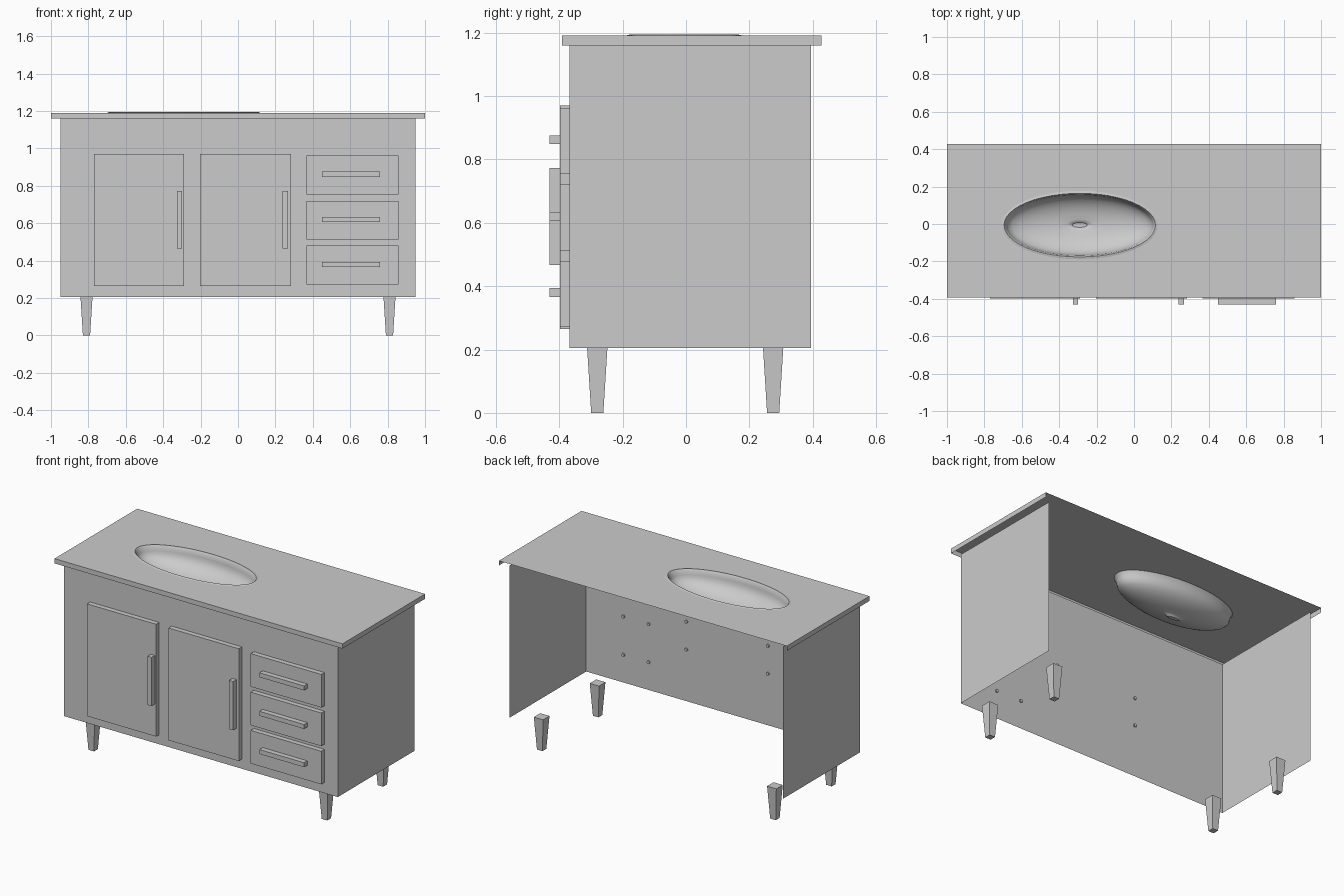
import bpy, bmesh, math
from mathutils import Vector

cube = bpy.data.objects.get("Cube")
if cube:
    bpy.data.objects.remove(cube, do_unlink=True)

grey = bpy.data.materials.new("plain_grey")
GREY = (0.6, 0.6, 0.6, 1)
grey.diffuse_color = GREY
grey.use_nodes = True
grey.node_tree.nodes["Principled BSDF"].inputs["Base Color"].default_value = GREY


def finish(name, bm, normals=True):
    if normals:
        bmesh.ops.recalc_face_normals(bm, faces=bm.faces)
    mesh = bpy.data.meshes.new(name)
    bm.to_mesh(mesh)
    bm.free()
    mesh.materials.append(grey)
    obj = bpy.data.objects.new(name, mesh)
    bpy.context.collection.objects.link(obj)
    return obj


def box(name, x0, x1, y0, y1, z0, z1, taper=1.0):
    bm = bmesh.new()
    bmesh.ops.create_cube(bm, size=1)
    for v in bm.verts:
        k = taper if v.co.z < 0 else 1.0
        v.co = ((x0 + x1) / 2 + v.co.x * (x1 - x0) * k,
                (y0 + y1) / 2 + v.co.y * (y1 - y0) * k,
                z0 if v.co.z < 0 else z1)
    return finish(name, bm)


def ellipse(bm, a, b, z, count):
    steps = [2 * math.pi * i / count for i in range(count)]
    return [bm.verts.new((SINK_X + a * math.cos(t), SINK_Y + b * math.sin(t), z)) for t in steps]


def loop_edges(bm, verts):
    return [bm.edges.new((v, verts[(i + 1) % len(verts)])) for i, v in enumerate(verts)]


SINK_X, SINK_Y = -0.29, -0.006
FRONT, BACK = -0.367, 0.395
BASE, RIM, TOP = 0.205, 1.16, 1.19
SEGMENTS = 48

# Carcass: thin front and side sheets, open at back and bottom
bm = bmesh.new()
path = [(-0.95, BACK), (-0.95, FRONT), (0.95, FRONT), (0.95, BACK)]
low = [bm.verts.new((x, y, BASE)) for x, y in path]
high = [bm.verts.new((x, y, RIM)) for x, y in path]
for i in range(3):
    bm.faces.new((low[i], low[i + 1], high[i + 1], high[i]))
finish("carcass", bm, False)

# Countertop sheet with sink opening, and a skirt on the front and sides
bm = bmesh.new()
path = [(-1, 0.428), (-1, -0.392), (1, -0.392), (1, 0.428)]
corners = [bm.verts.new((x, y, TOP)) for x, y in path]
hole = ellipse(bm, 0.413, 0.178, TOP, SEGMENTS)
bmesh.ops.triangle_fill(bm, use_beauty=True, normal=Vector((0, 0, 1)),
                        edges=loop_edges(bm, corners) + loop_edges(bm, hole))
hem = [bm.verts.new((x, y, RIM)) for x, y in path]
for i in range(3):
    bm.faces.new((hem[i], hem[i + 1], corners[i + 1], corners[i]))
finish("countertop", bm)

# Oval basin: lip, short wall, shallow bowl and drain dimple
bm = bmesh.new()
profile = [(0.418, 0.183, 1.191), (0.405, 0.17, 1.194), (0.398, 0.163, 1.185), (0.39, 0.16, 1.16)]
for i in range(1, 8):
    t = i / 8 * math.pi / 2
    profile.append((0.39 * math.cos(t), 0.16 * math.cos(t), 1.16 - 0.1 * math.sin(t)))
profile += [(0.05, 0.018, 1.058), (0.04, 0.012, 1.05)]
rings = [ellipse(bm, a, b, z, SEGMENTS) for a, b, z in profile]
for r, s in zip(rings, rings[1:]):
    for i in range(SEGMENTS):
        j = (i + 1) % SEGMENTS
        bm.faces.new((r[i], s[i], s[j], r[j]))
bm.faces.new(rings[-1])
basin = finish("basin", bm, False)
bpy.ops.object.select_all(action='DESELECT')
basin.select_set(True)
bpy.context.view_layer.objects.active = basin
bpy.ops.object.shade_smooth_by_angle(angle=math.radians(40))


# Screws fixing the handles through the front sheet
def screw(x, z):
    bm = bmesh.new()
    bmesh.ops.create_cone(bm, cap_ends=True, segments=10, radius1=0.01, radius2=0.01, depth=0.012)
    for v in bm.verts:
        v.co = (x + v.co.x, FRONT + 0.002 + v.co.z, z + v.co.y)
    finish("handle_screw", bm)


# Doors with upright handles
for x0, x1, hx in ((-0.77, -0.29, -0.313), (-0.203, 0.284, 0.253)):
    box("door", x0, x1, -0.398, FRONT, 0.265, 0.97)
    box("door_handle", hx - 0.014, hx + 0.014, -0.43, -0.398, 0.466, 0.772)
    for z in (0.53, 0.705):
        screw(hx, z)

# Drawers with level handles
for z in (0.38, 0.62, 0.862):
    box("drawer", 0.367, 0.857, -0.398, FRONT, z - 0.108, z + 0.1)
    box("drawer_handle", 0.45, 0.76, -0.43, -0.398, z - 0.014, z + 0.014)
    for x in (0.515, 0.69):
        screw(x, z)

# Tapered square legs
for x in (-0.81, 0.81):
    for y in (-0.28, 0.275):
        box("leg", x - 0.032, x + 0.032, y - 0.032, y + 0.032, 0, BASE, taper=0.6)
